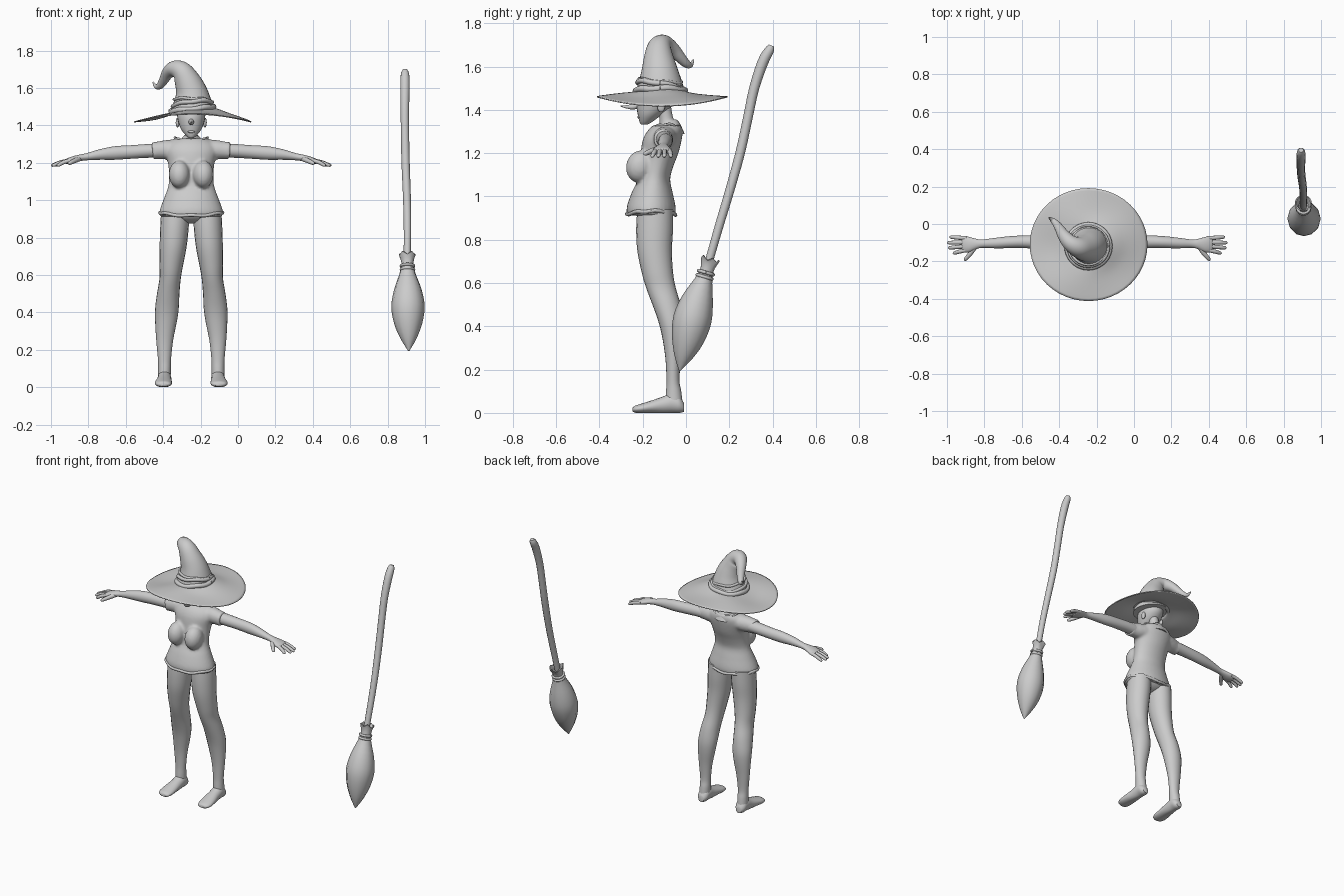
import bpy, bmesh, math
from mathutils import Vector

CX = -0.25                      # body centre line


def finish(name, bm, angle=50):
    bmesh.ops.recalc_face_normals(bm, faces=bm.faces)
    me = bpy.data.meshes.new(name)
    bm.to_mesh(me)
    bm.free()
    ob = bpy.data.objects.new(name, me)
    bpy.context.collection.objects.link(ob)
    bpy.ops.object.select_all(action='DESELECT')
    ob.select_set(True)
    bpy.context.view_layer.objects.active = ob
    bpy.ops.object.shade_smooth_by_angle(angle=math.radians(angle))
    return ob


def spline(rows, k):
    """Catmull-Rom interpolation of number tuples."""
    out = []
    for i in range(len(rows) - 1):
        p = [rows[max(i - 1, 0)], rows[i], rows[i + 1], rows[min(i + 2, len(rows) - 1)]]
        for j in range(k):
            t = j / k
            out.append([0.5 * (2 * b + (c - a) * t + (2 * a - 5 * b + 4 * c - d) * t * t
                        + (3 * b - a - 3 * c + d) * t ** 3) for a, b, c, d in zip(*p)])
    return out + [list(rows[-1])]


def loft(name, rings, u=(1, 0, 0), axis=None, n=20, k=4, caps=True, floor=None, wave=None):
    """Skin through ellipses (x, y, z, a, b); along the path or a fixed axis."""
    rs = spline(rings, k)
    pts = [Vector(r[:3]) for r in rs]
    bm, loops, u = bmesh.new(), [], Vector(u)
    for i, r in enumerate(rs):
        t = Vector(axis) if axis else pts[min(i + 1, len(rs) - 1)] - pts[max(i - 1, 0)]
        t.normalize()
        u = (u - t * u.dot(t)).normalized()
        v = t.cross(u)
        loop = []
        for j in range(n):
            a = 2 * math.pi * j / n
            p = pts[i] + u * (max(r[3], .001) * math.cos(a)) + v * (max(r[4], .001) * math.sin(a))
            if wave:
                p += wave(i / (len(rs) - 1), a)
            if floor is not None:
                p.z = max(p.z, floor)
            loop.append(bm.verts.new(p))
        loops.append(loop)
    for A, B in zip(loops, loops[1:]):
        for j in range(n):
            bm.faces.new((A[j], A[(j + 1) % n], B[(j + 1) % n], B[j]))
    if caps:
        bm.faces.new(loops[0])
        bm.faces.new(loops[-1])
    return finish(name, bm)


def stack(name, rows, s=1, **kw):
    """Horizontal rings given as (z, x offset, half width, front y, back y)."""
    return loft(name, [(CX + s * x, (f + b) / 2, z, w, (b - f) / 2) for z, x, w, f, b in rows],
                axis=(0, 0, 1), **kw)


def tube(name, rows, **kw):
    return loft(name, [(x, y, z, r, r) for x, y, z, r in rows], **kw)


def ball(name, loc, scale, tilt=0):
    bm = bmesh.new()
    bmesh.ops.create_uvsphere(bm, u_segments=20, v_segments=14, radius=1)
    ob = finish(name, bm)
    ob.location, ob.scale, ob.rotation_euler = loc, scale, (tilt, 0, 0)
    return ob


# Shirt: torso, bust and sleeves fused into one smooth surface
parts = [stack('shirt', [(.912, 0, .166, -.272, -.05), (.935, 0, .171, -.275, -.047),
                         (.965, 0, .163, -.27, -.05), (1.02, 0, .142, -.25, -.062),
                         (1.08, 0, .122, -.222, -.073), (1.14, 0, .119, -.215, -.058),
                         (1.2, 0, .125, -.21, -.035), (1.26, 0, .14, -.2, -.02),
                         (1.30, 0, .13, -.18, -.015), (1.33, 0, .09, -.15, -.02)], n=32)]
for s in (-1, 1):
    parts.append(ball('bust', (CX + s * .064, -.213, 1.138), (.056, .064, .075), -.25))
    parts.append(loft('sleeve', [(CX + s * .07, -.09, 1.275, .055, .05),
                                 (CX + s * .13, -.1, 1.27, .052, .052),
                                 (CX + s * .18, -.105, 1.266, .045, .047),
                                 (CX + s * .207, -.105, 1.264, .046, .048)], u=(0, 1, 0)))
bpy.ops.object.select_all(action='DESELECT')
for p in parts:
    p.select_set(True)
shirt = bpy.context.view_layer.objects.active = parts[0]
bpy.ops.object.join()
m = shirt.modifiers.new('fuse', 'REMESH')
m.mode, m.voxel_size, m.use_smooth_shade = 'VOXEL', .009, True
m = shirt.modifiers.new('relax', 'SMOOTH')
m.factor, m.iterations = .5, 4

# Rumpled hem and neckline edge
for name, w, y, d, z, r, amp in (('hem', .168, -.161, .112, .925, .009, .008),
                                 ('neckline', .088, -.088, .064, 1.325, .006, .008)):
    path = [(CX + w * math.cos(a), y + d * math.sin(a),
             z + amp * math.cos(2 * a) + .003 * math.sin(7 * a), r)
            for a in (2 * math.pi * i / 40 for i in range(41))]
    tube(name, path, u=(0, 0, 1), n=8, k=1, caps=False)

# Pelvis, upper chest and neck
ball('pelvis', (CX, -.15, .945), (.15, .09, .07))
tube('neck', [(CX, -.08, 1.29, .075), (CX, -.08, 1.325, .055), (CX, -.088, 1.345, .035),
              (CX, -.095, 1.38, .031), (CX, -.105, 1.43, .034)])

# Legs, feet, arms and hands
for s, side in ((-1, 'right'), (1, 'left')):
    stack(side + '_leg', [(.94, .085, .076, -.225, -.06), (.85, .09, .076, -.23, -.06),
                          (.75, .097, .072, -.225, -.065), (.65, .107, .063, -.205, -.06),
                          (.58, .113, .057, -.185, -.048), (.5, .123, .06, -.155, -.025),
                          (.42, .13, .063, -.127, -.012), (.35, .135, .058, -.11, -.013),
                          (.25, .142, .045, -.095, -.024), (.15, .143, .035, -.09, -.03),
                          (.1, .143, .034, -.092, -.022), (.04, .144, .034, -.095, -.015)], s)
    loft(side + '_foot', [(CX + s * x, y, z, a, b) for x, y, z, a, b in
                          ((.143, -.009, .025, .02, .02), (.143, -.03, .038, .035, .038),
                           (.143, -.065, .045, .037, .045), (.144, -.11, .036, .039, .038),
                           (.147, -.16, .028, .044, .029), (.149, -.205, .021, .046, .022),
                           (.148, -.235, .017, .038, .016), (.146, -.246, .015, .022, .009))],
         axis=(0, -1, 0), floor=0)
    loft(side + '_arm', [(CX + s * x, y, z, a, b) for x, y, z, a, b in
                         ((.15, -.1, 1.265, .04, .04), (.22, -.098, 1.264, .039, .037),
                          (.33, -.095, 1.257, .034, .036), (.41, -.097, 1.252, .032, .036),
                          (.49, -.102, 1.244, .028, .028), (.56, -.105, 1.232, .022, .019),
                          (.595, -.107, 1.226, .028, .018), (.635, -.11, 1.216, .042, .018),
                          (.665, -.108, 1.208, .042, .014), (.672, -.108, 1.205, .035, .008))],
         u=(0, 1, 0), axis=(s, 0, 0))
    for i, (y0, x1, y1) in enumerate(((-.076, .735, -.07), (-.098, .748, -.1),
                                      (-.119, .743, -.127), (-.139, .718, -.155))):
        tube(f'{side}_finger_{i + 1}',
             [(CX + s * .645, y0, 1.213, .011),
              (CX + s * (.645 + x1) / 2, (y0 + y1) / 2, 1.203, .011),
              (CX + s * (x1 - .008), y1, 1.187, .009), (CX + s * x1, y1, 1.183, .003)],
             u=(0, 1, 0), n=10)
    tube(side + '_thumb', [(CX + s * .595, -.115, 1.222, .014), (CX + s * .625, -.158, 1.21, .013),
                           (CX + s * .65, -.187, 1.198, .01), (CX + s * .657, -.195, 1.194, .003)],
         u=(0, 0, 1), n=10)
    ball(side + '_ear', (CX + s * .073, -.115, 1.415), (.01, .018, .026))

# Head with pointed nose and lips
stack('head', [(1.331, 0, .012, -.207, -.18), (1.345, 0, .028, -.215, -.155),
               (1.375, 0, .052, -.222, -.115), (1.41, 0, .067, -.228, -.07),
               (1.45, 0, .075, -.228, -.04), (1.49, 0, .07, -.21, -.045),
               (1.52, 0, .04, -.17, -.09)], n=24)
tube('nose', [(CX, -.205, 1.43, .014), (CX, -.24, 1.415, .014),
              (CX, -.275, 1.414, .008), (CX, -.302, 1.417, .002)], n=10)
ball('lips', (CX, -.216, 1.366), (.019, .009, .007))

# Hat: rippled brim, curled cone and folded band
HX, HY = -.243, -.11


def brim_shape(t, a):
    rim = 1.418 + .042 * math.sin(a) ** 2
    inner = 1.485 + .018 * math.cos(a)
    z = inner + (rim - inner) * t ** .8 + .007 * math.sin(3 * a + 1) * math.sin(math.pi * t)
    return Vector((0, 0, z))


brim = loft('hat_brim', [(HX, HY, 0, r, r * .96) for r in (.1, .15, .2, .26, .314)],
            axis=(0, 0, 1), n=48, k=3, caps=False, wave=brim_shape)
m = brim.modifiers.new('thickness', 'SOLIDIFY')
m.thickness, m.offset = .006, 0
tube('hat_cone', [(-.245, -.118, 1.465, .118), (-.243, -.119, 1.52, .103), (-.25, -.122, 1.58, .085),
                  (-.272, -.126, 1.64, .069), (-.302, -.122, 1.688, .055),
                  (-.342, -.1, 1.702, .043), (-.375, -.062, 1.68, .033),
                  (-.398, -.025, 1.64, .025), (-.418, .003, 1.612, .019),
                  (-.438, .022, 1.608, .012), (-.455, .035, 1.632, .003)], n=28)
for i, (z, r, tilt, thick) in enumerate(((1.487, .114, .012, .015), (1.512, .104, .02, .012),
                                         (1.535, .098, .01, .008))):
    tube(f'hat_band_{i + 1}',
         [(-.244 + r * math.cos(a), -.119 + r * math.sin(a),
           z + tilt * math.cos(a + i) + .003 * math.sin(5 * a), thick)
          for a in (2 * math.pi * j / 36 for j in range(37))], u=(0, 0, 1), n=8, k=1, caps=False)

# Broom: crooked handle, flared collar, bindings and bristle head
tube('broom_handle', [(.905, .085, .62, .02), (.905, .112, .72, .019), (.906, .155, .87, .02),
                      (.903, .2, 1.02, .021), (.896, .25, 1.2, .022), (.893, .285, 1.36, .022),
                      (.892, .315, 1.5, .023), (.893, .355, 1.62, .025), (.893, .385, 1.675, .022),
                      (.893, .395, 1.697, .013)], n=12, k=3)
collar = tube('broom_collar', [(.906, .09, .635, .031), (.906, .1, .67, .033),
                               (.905, .108, .695, .04), (.905, .112, .708, .045)],
              n=20, caps=False,
              wave=lambda t, a: Vector((0, 0, .009 * t * math.sin(5 * a))))
collar.modifiers.new('thickness', 'SOLIDIFY').thickness = .007
for z in (.628, .648):
    tube('broom_binding', [(.906 + .034 * math.cos(a), .086 + (z - .628) * .3 + .034 * math.sin(a),
                            z + .01 * -math.sin(a), .008)
                           for a in (2 * math.pi * j / 24 for j in range(25))],
         u=(0, 0, 1), n=8, k=1, caps=False)
tube('broom_bristles', [(.905, .095, .66, .03), (.906, .081, .61, .042), (.908, .053, .52, .074),
                        (.909, .029, .43, .089), (.91, .008, .34, .075), (.912, -.013, .26, .043),
                        (.913, -.029, .195, .004)], n=12, k=3)
